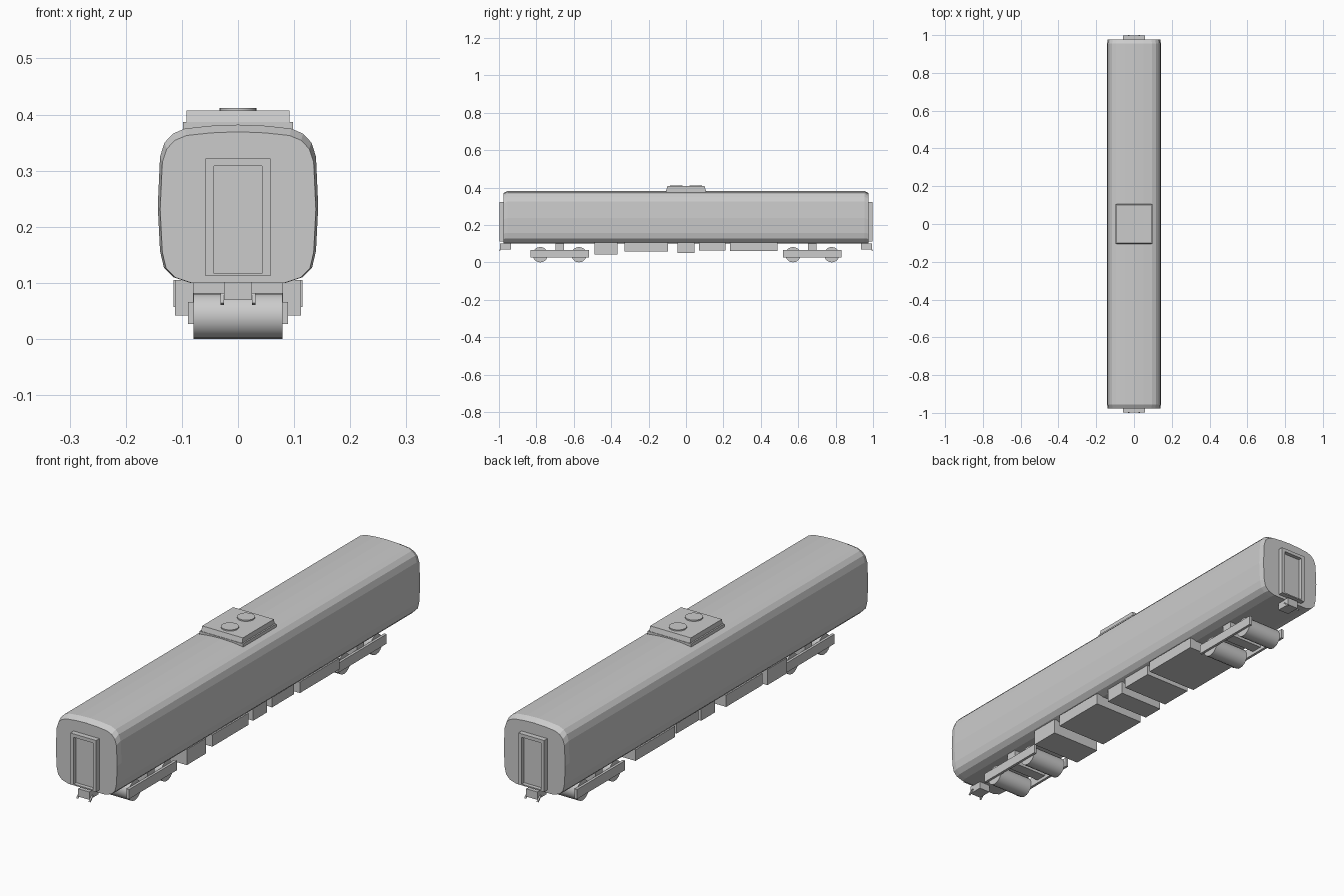
import bpy, bmesh, math

if "Cube" in bpy.data.objects:
    bpy.data.objects.remove(bpy.data.objects["Cube"])


def finish(name, bm):
    bmesh.ops.recalc_face_normals(bm, faces=bm.faces)
    me = bpy.data.meshes.new(name)
    bm.to_mesh(me)
    bm.free()
    ob = bpy.data.objects.new(name, me)
    bpy.context.collection.objects.link(ob)
    return ob


def box(name, x, y, z):
    """Box from (min, max) pairs."""
    bm = bmesh.new()
    bmesh.ops.create_cube(bm, size=1)
    for v in bm.verts:
        v.co = [r[0] + (c + 0.5) * (r[1] - r[0]) for c, r in zip(v.co, (x, y, z))]
    return finish(name, bm)


def loft(name, rings):
    """Skin matching rings of points and cap both ends."""
    bm = bmesh.new()
    vs = [[bm.verts.new(p) for p in ring] for ring in rings]
    n = len(vs[0])
    for a, b in zip(vs, vs[1:]):
        for i in range(n):
            bm.faces.new((a[i], a[(i + 1) % n], b[(i + 1) % n], b[i]))
    bm.faces.new(vs[0])
    bm.faces.new(vs[-1])
    return finish(name, bm)


def cylinder(name, loc, r, depth, axis, segs):
    bpy.ops.mesh.primitive_cylinder_add(
        vertices=segs, radius=r, depth=depth, location=loc,
        rotation=(0, math.pi / 2, 0) if axis == 'X' else (0, 0, 0))
    ob = bpy.context.object
    ob.name = name
    bpy.ops.object.shade_smooth_by_angle(angle=math.radians(35))
    return ob


# Carriage shell: half profile mirrored, ends slightly drawn in
half = [(0.085, 0.100), (0.115, 0.110), (0.132, 0.127), (0.139, 0.157),
        (0.143, 0.237), (0.139, 0.325), (0.131, 0.350), (0.116, 0.366),
        (0.095, 0.375), (0.050, 0.380)]
profile = half + [(0, 0.382)] + [(-x, z) for x, z in reversed(half)]


def ring(y, sx, sz):
    return [(x * sx, y, 0.1 + (z - 0.1) * sz) for x, z in profile]


loft("carriage_body", [ring(-0.977, 0.97, 0.955), ring(-0.955, 1, 1),
                       ring(0.955, 1, 1), ring(0.977, 0.97, 0.955)])


# Roof ventilation unit with two fan covers
def rect(x, y, z):
    return [(-x, -y, z), (x, -y, z), (x, y, z), (-x, y, z)]


loft("roof_unit_base", [rect(0.098, 0.107, 0.365), rect(0.098, 0.107, 0.387)])
loft("roof_unit_top", [rect(0.092, 0.105, 0.387), rect(0.092, 0.100, 0.407)])
for y in (-0.052, 0.052):
    cylinder("fan_cover", (0, y, 0.408), 0.033, 0.008, 'Z', 24)

# Underfloor equipment boxes: y range, bottom z, half width
for y0, y1, z, w in ((-0.49, -0.365, 0.042, 0.112), (-0.33, -0.095, 0.057, 0.115),
                     (-0.045, 0.045, 0.05, 0.10), (0.07, 0.21, 0.062, 0.105),
                     (0.235, 0.49, 0.06, 0.115)):
    box("underfloor_box", (-w, w), (y0, y1), (z, 0.105))

for s in (-1, 1):
    def span(a, b):
        return tuple(sorted((a * s, b * s)))

    # End door with raised frame
    for side in (-1, 1):
        box("door_frame_post", tuple(sorted((0.043 * side, 0.058 * side))),
            span(0.965, 0.998), (0.112, 0.322))
    box("door_frame_top", (-0.043, 0.043), span(0.965, 0.998), (0.308, 0.322))
    box("door_frame_sill", (-0.043, 0.043), span(0.965, 0.998), (0.112, 0.117))
    box("door_panel", (-0.043, 0.043), span(0.965, 0.982), (0.117, 0.308))

    # Coupler and its two slanted hooks
    box("coupler", (-0.025, 0.025), span(0.936, 0.995), (0.07, 0.102))
    for x in (-0.028, 0.028):
        pts = [(0.975, 0.082), (0.981, 0.082), (1.0, 0.064), (0.995, 0.061)]
        loft("coupler_hook", [[(x + d, s * y, z) for y, z in pts]
                              for d in (-0.003, 0.003)])

    # Bogie: side frames, bolster and wheelsets
    for side in (-1, 1):
        box("bogie_side_frame", tuple(sorted((0.078 * side, 0.089 * side))),
            span(0.519, 0.831), (0.027, 0.066))
    box("bogie_bolster", (-0.08, 0.08), span(0.652, 0.699), (0.04, 0.105))
    for y in (0.572, 0.779):
        cylinder("wheelset", (0, s * y, 0.041), 0.041, 0.158, 'X', 20)
